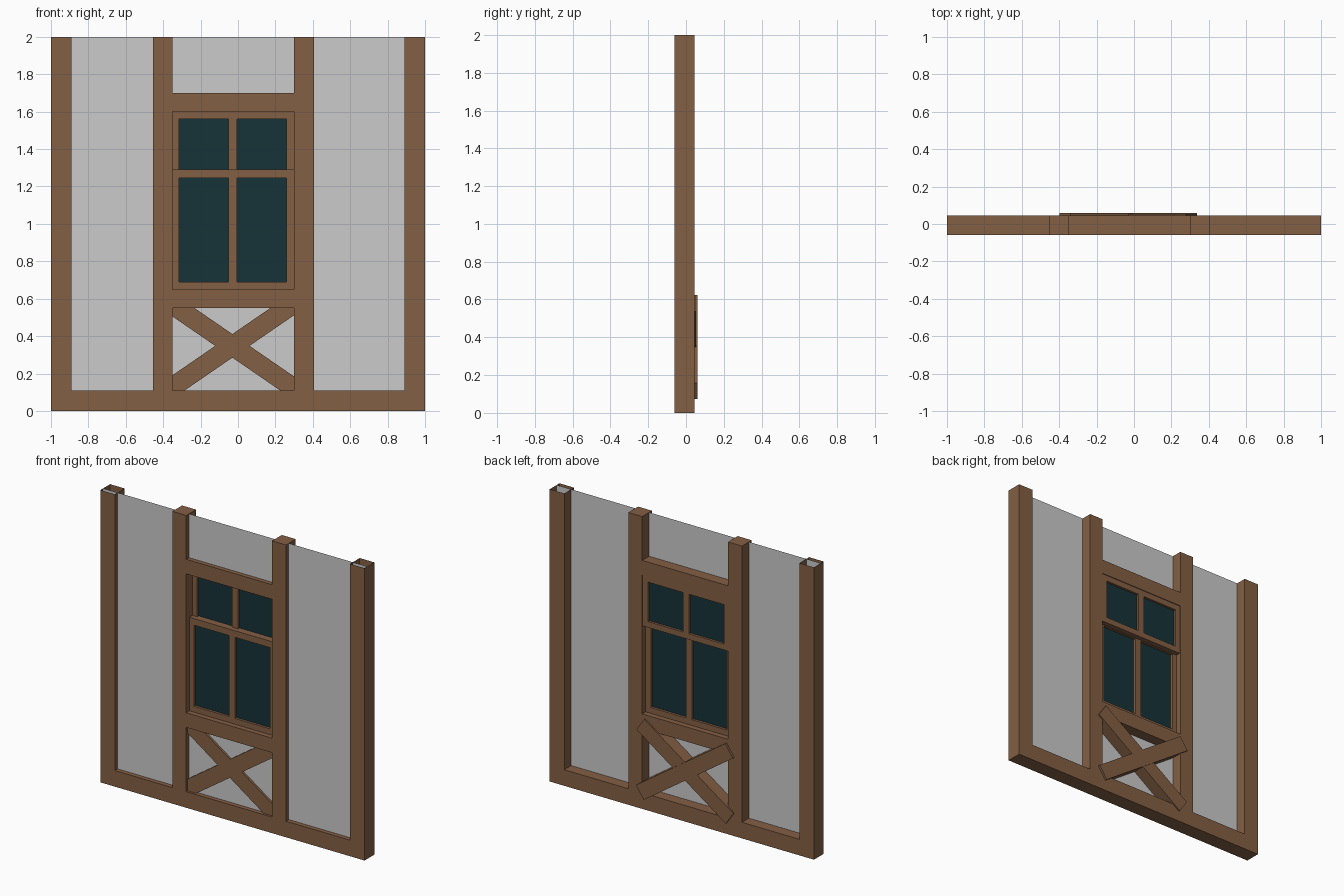
import bpy, bmesh, math
from mathutils import Matrix

if "Cube" in bpy.data.objects:
    bpy.data.objects.remove(bpy.data.objects["Cube"])


def material(name, color):
    m = bpy.data.materials.new(name)
    m.diffuse_color = color
    m.use_nodes = True
    m.node_tree.nodes["Principled BSDF"].inputs["Base Color"].default_value = m.diffuse_color
    return m


wood = material("wood", (0.23, 0.115, 0.058, 1))
teal = material("glass", (0.008, 0.032, 0.04, 1))


def finish(bm, name, mat=None):
    bmesh.ops.recalc_face_normals(bm, faces=bm.faces)
    me = bpy.data.meshes.new(name)
    bm.to_mesh(me)
    bm.free()
    ob = bpy.data.objects.new(name, me)
    bpy.context.collection.objects.link(ob)
    if mat:
        me.materials.append(mat)
    return ob


def add_box(bm, x0, x1, y0, y1, z0, z1):
    m = Matrix.Translation(((x0 + x1) / 2, (y0 + y1) / 2, (z0 + z1) / 2))
    m = m @ Matrix.Diagonal((x1 - x0, y1 - y0, z1 - z0, 1))
    bmesh.ops.create_cube(bm, size=1, matrix=m)


def box(name, *dims, mat=wood, open_top=False):
    bm = bmesh.new()
    add_box(bm, *dims)
    if open_top:
        bm.normal_update()
        top = [f for f in bm.faces if f.normal.z > 0.9]
        bmesh.ops.delete(bm, geom=top, context='FACES')
    return finish(bm, name, mat)


def sheet(name, x0, x1, y, z0, z1, mat=None):
    bm = bmesh.new()
    bm.faces.new([bm.verts.new(p) for p in
                  ((x0, y, z0), (x1, y, z0), (x1, y, z1), (x0, y, z1))])
    return finish(bm, name, mat)


FRONT, BACK = -0.06, 0.045
L, R = -0.35, 0.30          # window opening in x

# Upright posts: hollow-topped outer pair, capped inner pair
box("outer_post_left", -1, -0.89, FRONT, BACK, 0, 2, open_top=True)
box("outer_post_right", 0.89, 1, FRONT, BACK, 0, 2, open_top=True)
box("inner_post_left", -0.455, L, FRONT, BACK, 0, 2)
box("inner_post_right", R, 0.405, FRONT, BACK, 0, 2)

# Horizontal beams
box("ground_sill", -1, 1, FRONT, BACK, 0, 0.11)
box("window_sill_beam", L, R, FRONT, BACK, 0.55, 0.65)
box("window_header", L, R, FRONT, BACK, 1.6, 1.7)

# Plaster infill around the window opening
for name, x0, x1, z0, z1 in (("left", -1, L, 0, 2), ("right", R, 1, 0, 2),
                             ("above", L, R, 1.65, 2), ("below", L, R, 0, 0.6)):
    sheet("plaster_" + name, x0, x1, -0.03, z0, z1)

# Crossed braces under the window
for name, sign, back in (("rising", 1, 0.054), ("falling", -1, 0.06)):
    b = box("brace_" + name, -0.41, 0.41, -0.045, back, -0.052, 0.052)
    b.location = (-0.03, 0, 0.348)
    b.rotation_euler.y = sign * math.radians(-34.5)


# Sliding sashes: lower one in front, upper one behind
def sash(name, y0, y1, z0, z1, rail_low, rail_high):
    bm = bmesh.new()
    add_box(bm, L, R, y0, y1, z0, z0 + rail_low)
    add_box(bm, L, R, y0, y1, z1 - rail_high, z1)
    for x0, x1 in ((L, -0.315), (-0.05, -0.005), (0.26, R)):
        add_box(bm, x0, x1, y0, y1, z0 + rail_low, z1 - rail_high)
    finish(bm, name + "_sash", wood)
    for side, x0, x1 in (("left", -0.315, -0.05), ("right", -0.005, 0.26)):
        sheet(f"{name}_pane_{side}", x0, x1, (y0 + y1) / 2,
              z0 + rail_low, z1 - rail_high, teal)


sash("lower", -0.025, 0.008, 0.65, 1.29, 0.04, 0.045)
sash("upper", 0.008, 0.04, 1.25, 1.6, 0.04, 0.04)
